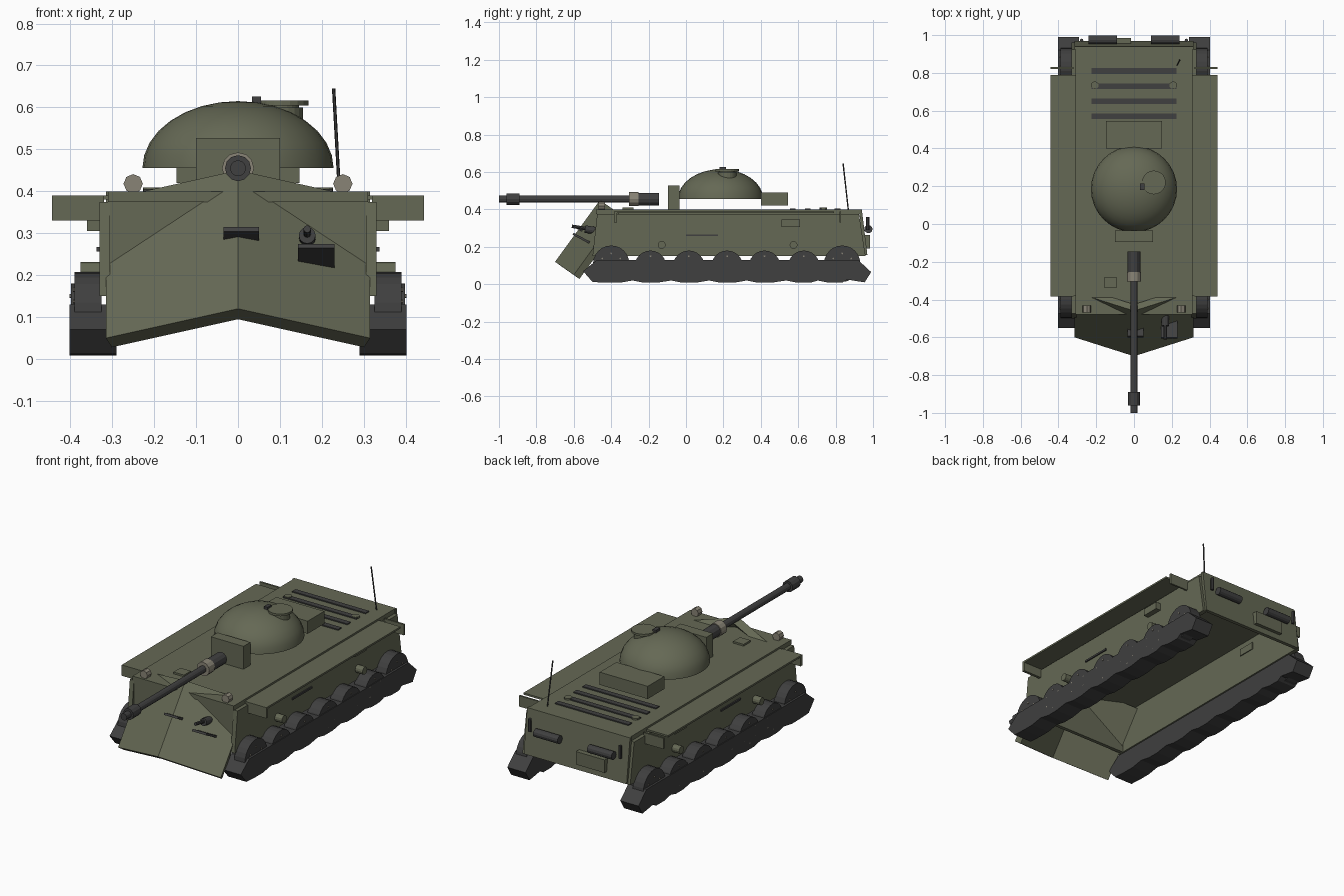
import bpy, bmesh, math
from mathutils import Matrix, Vector

if "Cube" in bpy.data.objects:
    bpy.data.objects.remove(bpy.data.objects["Cube"])


def mat(name, c):
    m = bpy.data.materials.new(name)
    m.diffuse_color = (*c, 1)
    m.use_nodes = True
    m.node_tree.nodes["Principled BSDF"].inputs["Base Color"].default_value = m.diffuse_color
    return m


OLIVE = mat("olive", (0.13, 0.14, 0.09))
DARK = mat("dark_metal", (0.05, 0.05, 0.05))
TAN = mat("tan", (0.25, 0.23, 0.18))


def finish(bm, name, m, mirror=False, smooth=False):
    bmesh.ops.recalc_face_normals(bm, faces=bm.faces)
    me = bpy.data.meshes.new(name)
    bm.to_mesh(me)
    bm.free()
    ob = bpy.data.objects.new(name, me)
    bpy.context.collection.objects.link(ob)
    me.materials.append(m)
    if smooth:
        for p in me.polygons:
            p.use_smooth = len(p.vertices) <= 4
    if mirror:
        ob.modifiers.new("mirror", 'MIRROR').use_axis[0] = True
    return ob


def box(name, x, y, z, m=OLIVE, mirror=False, tilt=0):
    """Box from (min, max) ranges, optionally tilted about x."""
    bm = bmesh.new()
    c = Vector([(r[0] + r[1]) / 2 for r in (x, y, z)])
    s = [r[1] - r[0] for r in (x, y, z)]
    bmesh.ops.create_cube(bm, size=1, matrix=Matrix.Translation(c)
                          @ Matrix.Rotation(math.radians(tilt), 4, 'X') @ Matrix.Diagonal((*s, 1)))
    return finish(bm, name, m, mirror)


def rod(name, a, b, r, m=DARK, sides=12, mirror=False):
    """Cylinder between two points."""
    a, b = Vector(a), Vector(b)
    bm = bmesh.new()
    bmesh.ops.create_cone(bm, cap_ends=True, segments=sides, radius1=r, radius2=r, depth=(b - a).length,
                          matrix=Matrix.Translation((a + b) / 2)
                          @ (b - a).to_track_quat('Z', 'Y').to_matrix().to_4x4())
    return finish(bm, name, m, mirror)


def prism(name, pts, shift, m=OLIVE, mirror=False):
    """Polygon pushed along a vector."""
    bm = bmesh.new()
    f = bm.faces.new([bm.verts.new(p) for p in pts])
    ext = bmesh.ops.extrude_face_region(bm, geom=[f], use_keep_orig=True)
    bmesh.ops.translate(bm, vec=shift, verts=[v for v in ext["geom"] if isinstance(v, bmesh.types.BMVert)])
    return finish(bm, name, m, mirror)


# Hollow hull: deck, side walls, front and rear plates
box("deck", (-.31, .31), (-.48, .935), (.375, .40))
prism("side_wall", [(.305, -.475, .375), (.305, -.50, .15), (.305, .96, .15), (.305, .925, .375)],
      (.025, 0, 0), mirror=True)
box("front_plate", (-.305, .305), (-.475, -.455), (.15, .375))
prism("rear_plate", [(-.315, .925, .40), (-.315, .94, .40), (-.315, .97, .155), (-.315, .95, .155)], (.63, 0, 0))

# Pointed nose made of two slanted plates
prism("nose_plate", [(0, -.70, .12), (.315, -.60, .05), (.315, -.36, .38), (0, -.46, .45)],
      (-.014, .03, -.022), mirror=True)
box("vision_slit", (-.035, .05), (-.60, -.55), (.292, .304), DARK, tilt=-28)
box("gun_shelf", (.143, .23), (-.61, -.51), (.24, .252), DARK, tilt=-28)
rod("hull_gun_mount", (.165, -.54, .295), (.165, -.48, .285), .02)
rod("hull_gun_barrel", (.165, -.61, .31), (.165, -.50, .292), .009, sides=8)

# Fenders with hanging mud plates
box("fender", (.31, .443), (-.38, .79), (.38, .39), mirror=True)
box("front_mud_plate", (.32, .443), (-.385, -.37), (.33, .39), mirror=True)
box("rear_mud_plate", (.32, .443), (.82, .83), (.33, .39), mirror=True)

# Side fittings
box("side_box", (.30, .36), (.51, .61), (.305, .345), mirror=True)
box("side_rail", (.325, .337), (0, .17), (.257, .267), DARK, mirror=True)
for y in (-.13, .575):
    rod("return_roller", (.32, y, .21), (.375, y, .21), .021, OLIVE, mirror=True)

# Tracks with a scalloped lower run
mids = [-.19, .015, .22, .42, .63]
outline = [(-.55, .07), (-.475, .13), (.92, .13), (.99, .065), (.955, .01), (.86, .025)]
for c in reversed([-.39] + mids + [.80]):
    outline += [(c + .035, .008), (c - .035, .008), (c - .095, .02)]
outline[-1] = (-.50, .012)
prism("track", [(.29, y, z) for y, z in outline], (.112, 0, 0), DARK, mirror=True)

# Road wheels and larger end wheels with bolts
wheels = [(y, .095, .085, .398) for y in mids] + [(y, .11, .097, .39) for y in (-.40, .835)]
for y, z, r, x in wheels:
    rod("wheel", (.325, y, z), (x, y, z), r, DARK, 24, True)
    for i in range(6):
        a = math.radians(30 + 60 * i)
        by, bz = y + .055 * math.cos(a), z + .055 * math.sin(a)
        rod("wheel_bolt", (x - .01, by, bz), (x + .004, by, bz), .005, TAN, 6, True)

# Turret dome
bm = bmesh.new()
bmesh.ops.create_uvsphere(bm, u_segments=32, v_segments=16, radius=1)
bmesh.ops.bisect_plane(bm, geom=bm.verts[:] + bm.edges[:] + bm.faces[:], plane_co=(0, 0, 0),
                       plane_no=(0, 0, -1), clear_outer=True)
bmesh.ops.holes_fill(bm, edges=[e for e in bm.edges if e.is_boundary], sides=0)
bmesh.ops.transform(bm, verts=bm.verts, matrix=Matrix.Translation((0, .185, .455))
                    @ Matrix.Diagonal((.228, .228, .16, 1)))
dome = finish(bm, "turret_dome", OLIVE, smooth=True)
dome.data.set_sharp_from_angle(angle=math.radians(40))
box("turret_bustle", (-.147, .147), (.40, .545), (.42, .49))
box("gun_mantlet", (-.10, .10), (-.095, -.035), (.40, .527))

# Cupola
rod("cupola_base", (.105, .22, .56), (.105, .22, .60), .05, OLIVE, 20)
rod("cupola_lid", (.105, .22, .604), (.105, .22, .616), .063, OLIVE, 20)
rod("cupola_neck", (.105, .22, .59), (.105, .22, .61), .04, OLIVE, 20)
box("periscope", (.033, .055), (.18, .215), (.60, .626), DARK)

# Main gun
for name, y0, y1, r, m in (("gun_barrel", -.985, -.20, .019, DARK), ("gun_sleeve", -.26, -.145, .034, DARK),
                           ("gun_collar", -.305, -.255, .038, TAN), ("muzzle_brake", -.96, -.89, .031, DARK),
                           ("muzzle_tip", -1.0, -.98, .019, DARK)):
    rod(name, (0, y0, .455), (0, y1, .455), r, m)

# Deck fittings
for y in (.57, .65, .73, .81):
    box("engine_grille", (-.225, .225), (y - .015, y + .015), (.395, .406), DARK)
rod("filler_cap", (.207, .735, .395), (.207, .735, .409), .02, OLIVE, 12, True)
box("driver_hatch", (-.157, -.093), (-.34, -.28), (.395, .41))
rod("headlight", (.25, -.468, .418), (.25, -.432, .418), .023, TAN, 8, True)
rod("antenna", (.242, .868, .395), (.228, .84, .645), .004, DARK, 6)

# Rear fittings
rod("exhaust", (.09, .975, .295), (.24, .975, .295), .022, DARK, 12, True)
rod("rear_hook", (.277, .972, .29), (.277, .972, .36), .009, DARK, 8, True)
box("rear_box", (-.19, -.015), (.945, .985), (.19, .262))
